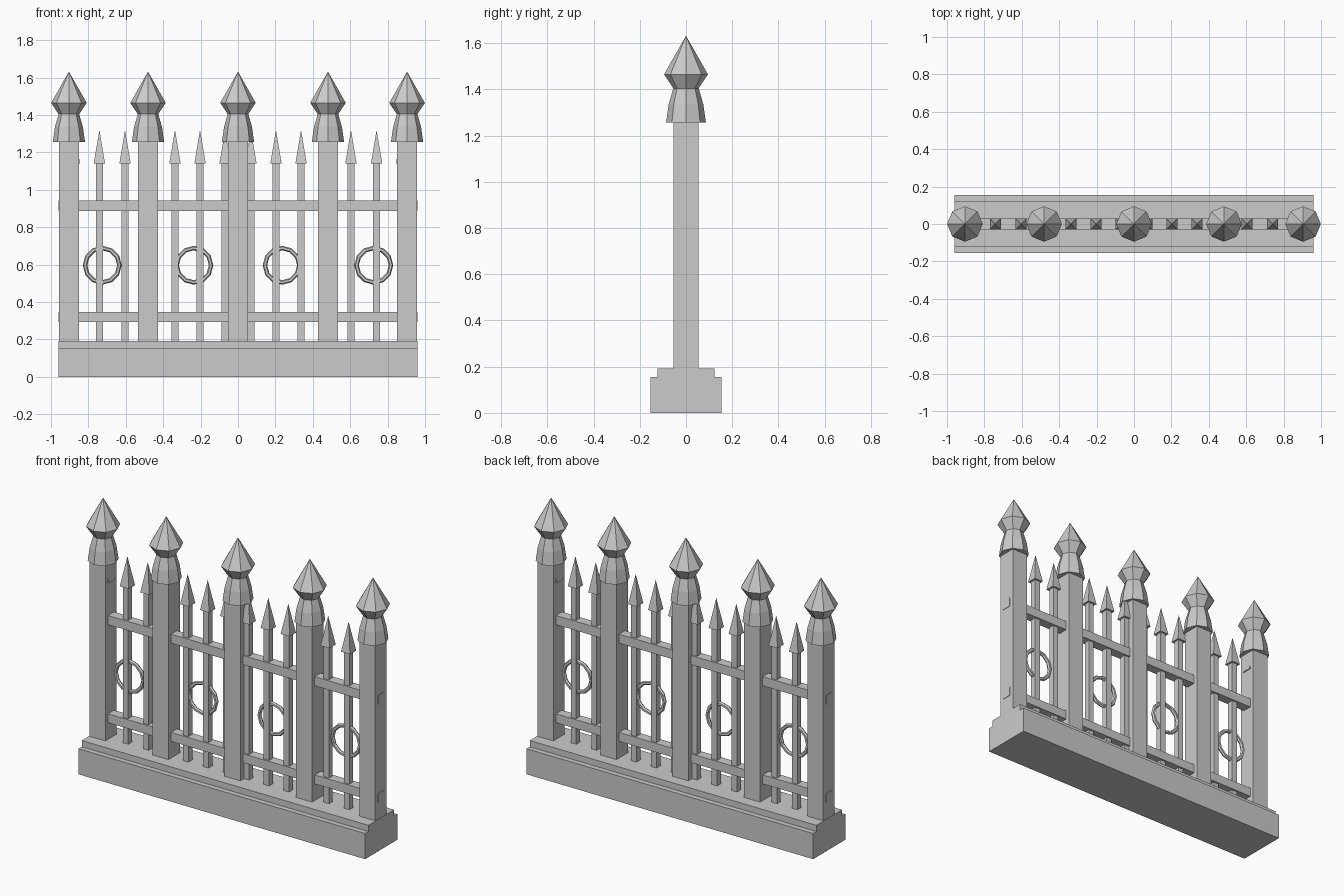
import bpy, math

if "Cube" in bpy.data.objects:
    bpy.data.objects.remove(bpy.data.objects["Cube"], do_unlink=True)

stone = bpy.data.materials.new("grey_stone")
stone.use_nodes = True
GREY = (0.6, 0.6, 0.6, 1)
stone.diffuse_color = GREY
stone.node_tree.nodes["Principled BSDF"].inputs["Base Color"].default_value = GREY


def finish(name):
    obj = bpy.context.object
    obj.name = name
    obj.data.materials.append(stone)
    return obj


def box(name, x, half_x, half_y, z0, z1):
    bpy.ops.mesh.primitive_cube_add(size=2, location=(x, 0, (z0 + z1) / 2))
    obj = finish(name)
    obj.scale = (half_x, half_y, (z1 - z0) / 2)
    return obj


def turned(name, x, profile, sides, start=0.0):
    """Closed faceted solid from (radius, height) rings; the last point is the tip."""
    verts, faces = [], []
    for r, z in profile[:-1]:
        for i in range(sides):
            a = start + math.tau * i / sides
            verts.append((r * math.cos(a), r * math.sin(a), z))
    verts.append((0, 0, profile[-1][1]))
    rings, tip = len(profile) - 1, len(verts) - 1
    faces.append(list(reversed(range(sides))))
    for k in range(rings):
        for i in range(sides):
            a, b = k * sides + i, k * sides + (i + 1) % sides
            faces.append((a, b, tip) if k == rings - 1 else (a, b, b + sides, a + sides))
    mesh = bpy.data.meshes.new(name)
    mesh.from_pydata(verts, [], faces)
    obj = bpy.data.objects.new(name, mesh)
    bpy.context.collection.objects.link(obj)
    obj.location.x = x
    mesh.materials.append(stone)


# Stepped plinth
box("plinth_lower", 0, 0.96, 0.154, 0, 0.155)
box("plinth_upper", 0, 0.96, 0.123, 0.155, 0.193)

# Posts with faceted finials
FINIAL = [(0.086, 1.257), (0.075, 1.335), (0.055, 1.405), (0.095, 1.465), (0, 1.632)]
for x in (-0.904, -0.481, 0, 0.481, 0.904):
    box("post", x, 0.053, 0.054, 0.193, 1.3)
    turned("post_finial", x, FINIAL, 8)

# Horizontal rails
box("rail_lower", 0, 0.96, 0.029, 0.294, 0.348)
box("rail_upper", 0, 0.96, 0.029, 0.888, 0.943)

# Pickets with square spear tips, and rings, on both sides
SPEAR = [(0.03 * math.sqrt(2), 1.142), (0, 1.32)]
for side in (-1, 1):
    for x in (0.069, 0.203, 0.337, 0.604, 0.741, 0.875):
        box("picket", side * x, 0.018, 0.018, 0.193, 1.15)
        turned("picket_spear", side * x, SPEAR, 4, math.pi / 4)
    for x in (0.236, 0.726):
        bpy.ops.mesh.primitive_torus_add(
            major_radius=0.092, minor_radius=0.012, major_segments=12,
            minor_segments=6, location=(side * x, 0, 0.597),
            rotation=(math.pi / 2, 0, 0))
        finish("ring")
